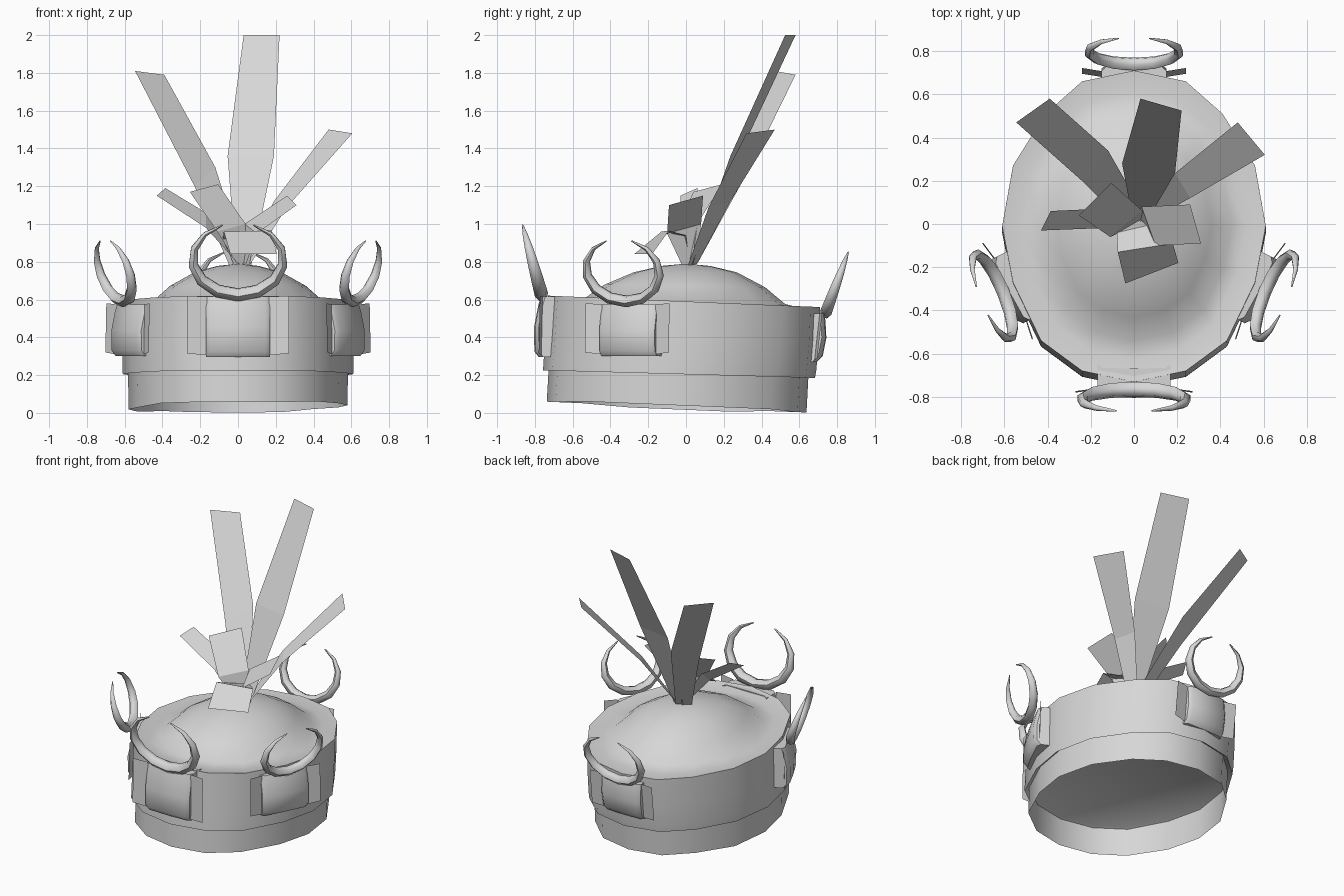
import bpy, math
from mathutils import Vector

if "Cube" in bpy.data.objects:
    bpy.data.objects.remove(bpy.data.objects["Cube"])

grey = bpy.data.materials.new("plain_grey")
grey.diffuse_color = (0.68, 0.68, 0.68, 1)
grey.use_nodes = True
grey.node_tree.nodes["Principled BSDF"].inputs["Base Color"].default_value = grey.diffuse_color


def make(name, verts, faces, smooth=None):
    me = bpy.data.meshes.new(name)
    me.from_pydata([tuple(v) for v in verts], [], faces)
    me.materials.append(grey)
    ob = bpy.data.objects.new(name, me)
    bpy.context.collection.objects.link(ob)
    if smooth:
        bpy.ops.object.select_all(action='DESELECT')
        ob.select_set(True)
        bpy.context.view_layer.objects.active = ob
        bpy.ops.object.shade_smooth_by_angle(angle=math.radians(smooth))
    return ob


def bridge(rings, n):
    return [(r * n + i, r * n + (i + 1) % n, (r + 1) * n + (i + 1) % n, (r + 1) * n + i)
            for r in range(rings - 1) for i in range(n)]


# Egg-shaped sixteen-sided plan, counter-clockwise from the front
half = [(0, -.73), (.24, -.68), (.43, -.54), (.56, -.27), (.61, -.01),
        (.56, .27), (.41, .51), (.24, .66), (0, .71)]
plan = half + [(-x, y) for x, y in half[-2:0:-1]]
N = len(plan)


def ring(scale, z, tilt, dy=0.0):
    return [(x * scale, y * scale + dy, z + tilt * y) for x, y in plan]


# Crown: broad band, slightly sunken rim and dome
rows = [(.94, .235, -.028, -.025), (1.0, .205, -.028, -.027), (1.003, .25, -.03, -.022),
        (1.003, .40, -.035, -.01), (1.0, .59, -.042, 0), (.86, .577, -.03, 0),
        (.74, .59, -.02, 0), (.59, .672, -.01, 0), (.38, .744, 0, 0), (.18, .778, 0, 0)]
verts = [v for s, z, t, dy in rows for v in ring(s, z, t, dy)]
faces = bridge(len(rows), N)
top = len(verts)
verts.append((0, 0, .79))
last = (len(rows) - 1) * N
faces += [(last + i, last + (i + 1) % N, top) for i in range(N)]
faces.append(tuple(range(N))[::-1])  # flat ceiling under the crown
make("crown", verts, faces, 50)

# Open head band below the crown, with a slightly uneven lower edge
low = []
for x, y in plan:
    z = .03 - .04 * y + (.01 if x > .4 else -.012 if x < -.5 else 0)
    low.append((x * .95, y * .955 - .04, max(z, .003)))
make("head_band", low + ring(.955, .25, -.028, -.028), bridge(2, N), 50)


def frame(origin, normal):
    """Map (along, outward, up) to world space."""
    n = Vector(normal).normalized()
    t = Vector((-n.y, n.x, 0))
    o = Vector(origin)
    return lambda u, out, w: o + t * u + n * out + Vector((0, 0, w))


def plaque(tag, at, hw, wing, h, lean):
    # Rounded block: vertical profile swept across the width
    prof = [(-.10, 0), (.0, 0), (.025, .03), (.03, h * .5), (.012, h * .85), (0, h), (-.10, h)]
    us = [-hw, -hw * .85, 0, hw * .85, hw]
    bulge = [-.02, 0, .004, 0, -.02]
    v = [at(u, o + b + lean * w, w) for u, b in zip(us, bulge) for o, w in prof]
    n = len(prof)
    f = bridge(len(us), n) + [tuple(range(n))[::-1], tuple(range(n * (len(us) - 1), n * len(us)))]
    make(tag + "_plaque", v, f, 40)
    # Flat side flaps
    for s, side in ((-1, "left"), (1, "right")):
        a, b = s * hw * .97, s * wing
        make(f"{tag}_{side}_flap", [at(a, -.01, .01), at(b, .005, .02),
                                    at(b, lean * h * .7 + .005, h + .005),
                                    at(a, lean * h * .7 - .01, h)], [(0, 1, 2, 3)])


def horns(tag, at, size, slope):
    # Tapered crescent open at the top
    steps, k = 12, 6
    path = []
    for i in range(steps + 1):
        a = math.radians(-160 + 320 * i / steps)
        w = .19 * (1 - math.cos(a)) * size
        path.append((Vector((.24 * math.sin(a) * size, slope * w, w)), a))
    v = []
    for i, (p, a) in enumerate(path):
        d = (path[min(i + 1, steps)][0] - path[max(i - 1, 0)][0]).normalized()
        side = Vector((0, 1, -slope)).normalized()
        side = (side - d * side.dot(d)).normalized()
        other = d.cross(side)
        r = size * max(.004, .036 * (1 - (abs(a) / math.radians(165)) ** 2.2))
        for j in range(k):
            q = 2 * math.pi * j / k
            v.append(at(*(p + side * (r * math.cos(q)) + other * (r * math.sin(q)))))
    e = steps * k
    f = bridge(steps + 1, k) + [tuple(range(k))[::-1], tuple(range(e, e + k))]
    make(tag + "_horns", v, f, 60)


# tag, plaque origin and normal, half width, flap reach, height, lean,
# horn origin and normal, horn size, horn slope
for tag, o, n, hw, wing, h, lean, ho, hn, size, slope in (
        ("front", (0, -.775, .295), (0, -1, 0), .17, .27, .32, -.03,
         (0, -.765, .625), (0, -1, 0), 1.0, .27),
        ("back", (0, .69, .27), (0, 1, 0), .15, .24, .255, .15,
         (0, .74, .53), (0, 1, 0), .87, .37),
        ("right", (.583, -.31, .30), (.89, -.46, 0), .165, .25, .275, -.03,
         (.605, -.315, .59), (.925, -.38, 0), .87, .33),
        ("left", (-.583, -.31, .30), (-.89, -.46, 0), .165, .25, .275, -.03,
         (-.605, -.315, .59), (-.925, -.38, 0), .87, .33)):
    plaque(tag, frame(o, n), hw, wing, h, lean)
    horns(tag, frame(ho, hn), size, slope)

# Plumes: flat feathers given as pairs of edge points from base to tip
plumes = {
    "tall_plume": [(-.01, .04, .78), (.07, .03, .78), (-.055, .28, 1.36), (.19, .235, 1.36),
                   (.03, .58, 2.0), (.22, .525, 2.0)],
    "left_plume": [(-.045, .0, .78), (.04, .06, .79), (-.23, .19, 1.20), (-.12, .34, 1.30),
                   (-.545, .47, 1.81), (-.39, .58, 1.79)],
    "right_plume": [(.06, .01, .78), (.02, .06, .79), (.26, .12, 1.09), (.19, .235, 1.12),
                    (.605, .32, 1.48), (.48, .47, 1.50)],
    "short_left_plume": [(.01, -.02, .78), (.02, .04, .80), (-.17, -.02, .98), (-.17, .07, 1.06),
                         (-.43, -.03, 1.15), (-.385, .06, 1.19)],
    "broad_left_plume": [(.0, -.01, .78), (.05, .03, .78), (-.11, -.06, .96), (.04, .06, 1.0),
                         (-.255, .04, 1.17), (-.105, .19, 1.21)],
    "short_right_plume": [(.04, -.02, .78), (.02, .05, .78), (.10, -.10, .95), (.035, .08, 1.0),
                          (.31, -.09, 1.10), (.26, .09, 1.15)],
    "front_plume": [(-.02, .02, .78), (.06, .02, .78), (-.08, -.04, .92), (.09, .0, .94),
                    (-.075, -.13, .96), (.18, -.09, .965), (-.04, -.275, .84), (.205, -.18, .84)],
}
for name, pts in plumes.items():
    make(name, pts, [(i, i + 1, i + 3, i + 2) for i in range(0, len(pts) - 2, 2)])
